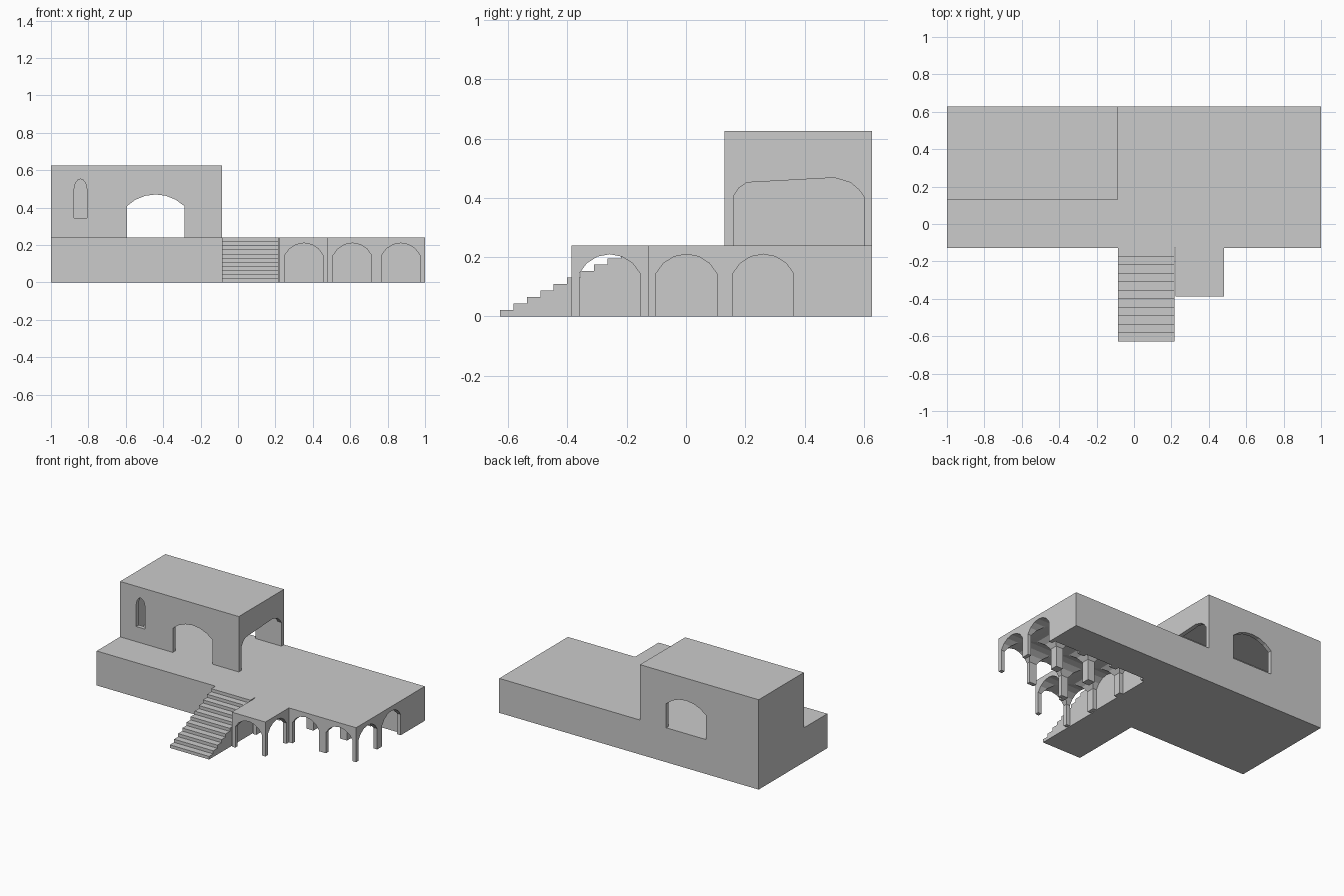
import bpy, bmesh, math
from mathutils import Vector

if "Cube" in bpy.data.objects:
    bpy.data.objects.remove(bpy.data.objects["Cube"])


def prism(name, pts, axis, a, b):
    """Extrude a 2D outline from a to b along the given axis."""
    def place(p, d):
        u, v = p
        return {'X': (d, u, v), 'Y': (u, d, v), 'Z': (u, v, d)}[axis]
    bm = bmesh.new()
    face = bm.faces.new([bm.verts.new(place(p, a)) for p in pts])
    ext = bmesh.ops.extrude_face_region(bm, geom=[face])
    moved = [g for g in ext['geom'] if isinstance(g, bmesh.types.BMVert)]
    bmesh.ops.translate(bm, verts=moved, vec=Vector(place((0, 0), b - a)))
    bmesh.ops.recalc_face_normals(bm, faces=bm.faces[:])
    mesh = bpy.data.meshes.new(name)
    bm.to_mesh(mesh)
    bm.free()
    obj = bpy.data.objects.new(name, mesh)
    bpy.context.collection.objects.link(obj)
    return obj


def arch(u0, u1, bottom, spring, peak, n=6):
    """Opening outline with straight jambs and a segmental arch."""
    h, r = (u1 - u0) / 2, peak - spring
    c = (u0 + u1) / 2
    rad = (h * h + r * r) / (2 * r)
    half = math.atan2(h, rad - r)
    top = []
    for i in range(n + 1):
        t = half * (1 - 2 * i / n)
        top.append((c + rad * math.sin(t), peak - rad + rad * math.cos(t)))
    return [(u0, bottom), (u1, bottom)] + top


def cut(obj, cutters):
    for c in cutters:
        c.hide_render = True
        mod = obj.modifiers.new("cut", 'BOOLEAN')
        mod.operation = 'DIFFERENCE'
        mod.solver = 'EXACT'
        mod.object = c
        bpy.context.view_layer.objects.active = obj
        bpy.ops.object.modifier_apply(modifier=mod.name)
        bpy.data.objects.remove(c, do_unlink=True)


CELL, POST, H = 0.259, 0.027, 0.24
X0, Y0, BACK = 0.223, -0.387, 0.628
FRONT = Y0 + CELL
STOP = Y0 + 3 * CELL

# Terrace with projecting porch bay
terrace = prism("terrace", [(-1, FRONT), (X0, FRONT), (X0, Y0), (X0 + CELL, Y0),
                            (X0 + CELL, FRONT), (1, FRONT), (1, BACK), (-1, BACK)],
                'Z', 0, H)

# Crossing arched tunnels that leave the arcade posts
tunnels = []
for i in range(3):
    x, y = X0 + i * CELL, Y0 + i * CELL
    tunnels.append(prism("tunnel_y", arch(x + POST, x + CELL - POST, -0.1, 0.145, 0.21),
                         'Y', -0.6, STOP))
    start, end = (0.1, 0.6) if i == 0 else (X0, 1.1)
    tunnels.append(prism("tunnel_x", arch(y + POST, y + CELL - POST, -0.1, 0.145, 0.21),
                         'X', start, end))
cut(terrace, tunnels)

# Solid staircase
N = 11
run, rise = (FRONT + BACK) / N, H / N
steps = [(FRONT, 0), (-BACK, 0)]
for k in range(N):
    steps += [(-BACK + k * run, (k + 1) * rise), (-BACK + (k + 1) * run, (k + 1) * rise)]
prism("stairs", steps, 'X', -0.085, 0.217)

# Hollow upper house with arched openings and a narrow window
R, W, TOP = 0.13, 0.028, 0.626
house = prism("upper_house", [(-1, R), (-0.085, R), (-0.085, BACK), (-1, BACK)], 'Z', H, TOP)
room = prism("room", [(-1 + W, R + W), (-0.085 - W, R + W),
                      (-0.085 - W, BACK - W), (-1 + W, BACK - W)], 'Z', 0.1, TOP - W)
through = prism("main_arch", arch(-0.594, -0.287, 0.1, 0.408, 0.47), 'Y', 0, 0.8)
side = prism("side_arch", [(0.16, 0.1), (0.60, 0.1), (0.60, 0.405), (0.583, 0.428),
                           (0.555, 0.452), (0.50, 0.468), (0.205, 0.452),
                           (0.178, 0.433), (0.16, 0.405)], 'X', -0.15, 0.1)
window = prism("window", arch(-0.876, -0.808, 0.345, 0.50, 0.5335, 6)[:2] +
               [(-0.808, 0.50), (-0.815, 0.53), (-0.828, 0.547), (-0.842, 0.552),
                (-0.856, 0.547), (-0.869, 0.53), (-0.876, 0.50)], 'Y', 0, R + 0.1)
cut(house, [room, through, side, window])
